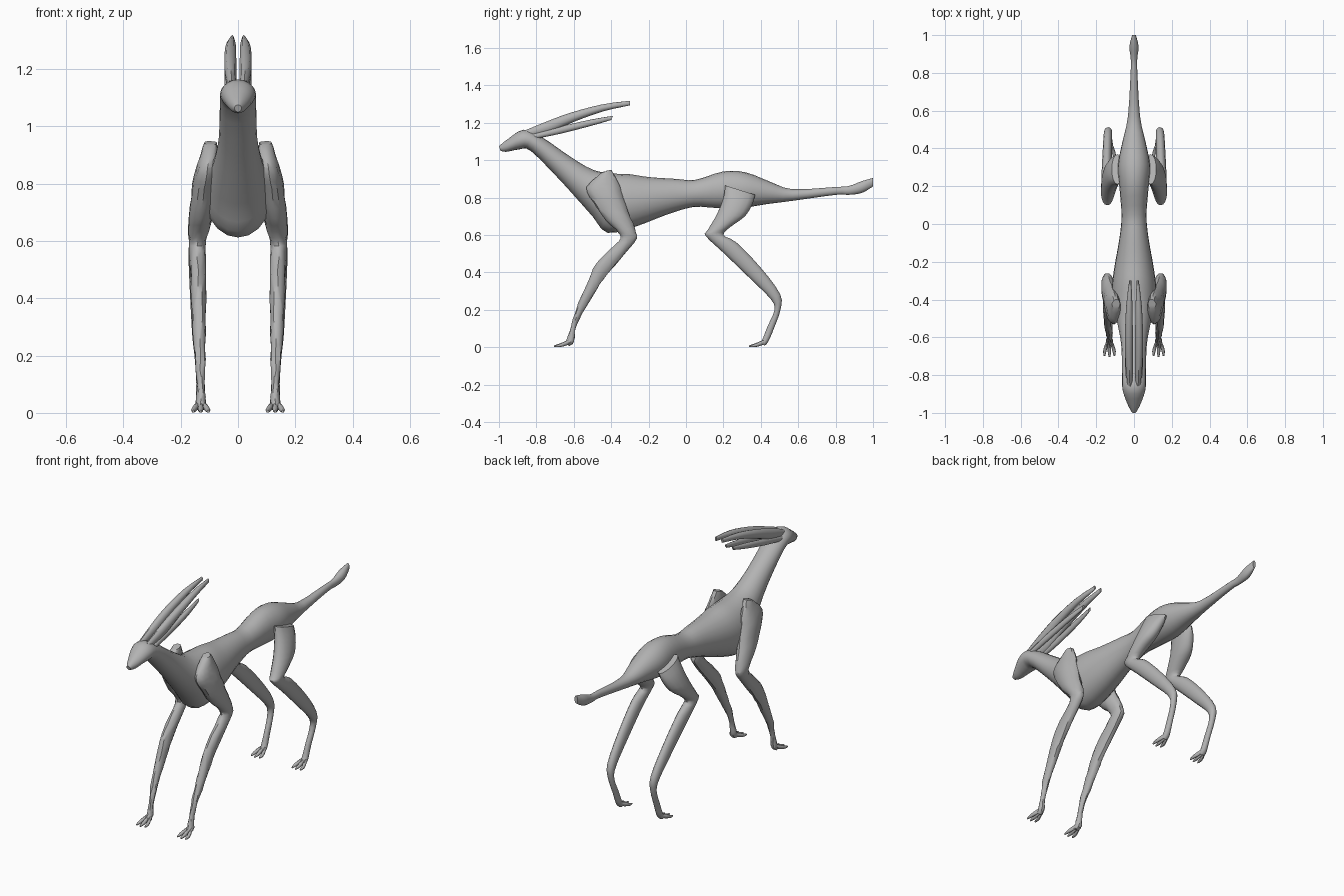
import bpy, bmesh, math, random
from mathutils import Vector

random.seed(4)
grey = bpy.data.materials.new("stone_grey")
grey.diffuse_color = (0.45, 0.45, 0.45, 1)


def spline(rows, steps):
    """Catmull-Rom interpolation of the loft stations."""
    out = []
    for i in range(len(rows) - 1):
        p = [rows[max(0, min(len(rows) - 1, i + k))] for k in (-1, 0, 1, 2)]
        for s in range(steps):
            t = s / steps
            out.append([0.5 * (2 * b + (c - a) * t + (2 * a - 5 * b + 4 * c - d) * t * t
                               + (3 * b - a - 3 * c + d) * t ** 3)
                        for a, b, c, d in zip(*p)])
    return out + [list(rows[-1])]


def loft(name, rows, sides=16, steps=3, mirror=False, jitter=0.0, angle=50):
    """Skin of ellipses; row = edge A (y, z), edge B (y, z), x centre, x half width."""
    bm = bmesh.new()
    rings = []
    for ya, za, yb, zb, x, w in spline(rows, steps):
        a, b = Vector((x, ya, za)), Vector((x, yb, zb))
        mid, half = (a + b) / 2, (a - b) / 2
        ring = []
        for k in range(sides):
            t = 2 * math.pi * k / sides
            co = mid + half * math.cos(t) + Vector((w * math.sin(t), 0, 0))
            co += Vector([random.uniform(-jitter, jitter) for _ in range(3)])
            ring.append(bm.verts.new(co))
        rings.append(ring)
    for r, q in zip(rings, rings[1:]):
        for k in range(sides):
            n = (k + 1) % sides
            bm.faces.new((r[k], r[n], q[n], q[k]))
    bm.faces.new(rings[0])
    bm.faces.new(rings[-1])
    bmesh.ops.recalc_face_normals(bm, faces=bm.faces)
    me = bpy.data.meshes.new(name)
    bm.to_mesh(me)
    bm.free()
    ob = bpy.data.objects.new(name, me)
    bpy.context.collection.objects.link(ob)
    me.materials.append(grey)
    bpy.ops.object.select_all(action='DESELECT')
    ob.select_set(True)
    bpy.context.view_layer.objects.active = ob
    bpy.ops.object.shade_smooth_by_angle(angle=math.radians(angle))
    if mirror:
        ob.modifiers.new("mirror", 'MIRROR')
    return ob


# Head, neck, trunk and tail in one skin
loft("body", [
    (-1.0, 1.075, -0.992, 1.05, 0, .012),
    (-.95, 1.115, -.96, 1.045, 0, .034),
    (-.87, 1.163, -.89, 1.058, 0, .06),
    (-.78, 1.13, -.83, 1.05, 0, .063),
    (-.62, 1.02, -.68, .90, 0, .067),
    (-.50, .95, -.58, .79, 0, .085),
    (-.40, .93, -.50, .70, 0, .108),
    (-.30, .925, -.42, .612, 0, .12),
    (-.20, .91, -.27, .645, 0, .105),
    (-.05, .90, -.10, .71, 0, .077),
    (.05, .895, .04, .75, 0, .066),
    (.20, .94, .16, .745, 0, .076),
    (.32, .935, .30, .745, 0, .085),
    (.45, .885, .43, .765, 0, .06),
    (.57, .845, .57, .783, 0, .032),
    (.80, .857, .80, .815, 0, .018),
    (.87, .862, .87, .815, 0, .017),
    (.94, .888, .94, .825, 0, .024),
    (1.0, .905, 1.0, .86, 0, .010)], sides=20)

# Front legs with a rough shoulder rim
loft("front_leg", [
    (-.45, .935, -.40, .95, .095, .022),
    (-.53, .855, -.365, .89, .105, .036),
    (-.50, .78, -.335, .80, .116, .044),
    (-.43, .68, -.295, .69, .130, .040),
    (-.36, .61, -.265, .61, .140, .032),
    (-.36, .565, -.275, .56, .141, .028),
    (-.475, .455, -.42, .39, .138, .027),
    (-.53, .34, -.475, .31, .136, .024),
    (-.592, .19, -.555, .18, .132, .018),
    (-.617, .10, -.59, .10, .130, .014),
    (-.635, .045, -.60, .03, .130, .018),
    (-.65, .026, -.625, .008, .130, .018)], sides=14, mirror=True, jitter=.0025, angle=35)

# Hind legs
loft("hind_leg", [
    (.21, .865, .37, .815, .088, .030),
    (.20, .80, .355, .765, .105, .043),
    (.165, .71, .315, .70, .125, .045),
    (.115, .625, .24, .645, .138, .037),
    (.105, .595, .20, .60, .142, .030),
    (.20, .505, .27, .56, .145, .028),
    (.34, .37, .40, .425, .142, .025),
    (.455, .255, .503, .285, .138, .022),
    (.472, .195, .505, .20, .135, .017),
    (.435, .11, .47, .10, .131, .015),
    (.41, .045, .44, .03, .130, .018),
    (.395, .026, .42, .008, .130, .018)], sides=14, mirror=True)


# Three splayed toes on every foot
def toe(name, y, spread):
    tip = 0.09 - 0.25 * abs(spread)
    x = 0.13
    loft(name, [
        (y, .045, y, .02, x + spread * .25, .007),
        (y - tip * .35, .032, y - tip * .35, .008, x + spread * .65, .009),
        (y - tip * .7, .019, y - tip * .7, .001, x + spread * .95, .009),
        (y - tip, .010, y - tip, .001, x + spread, .004)], sides=8, steps=2, mirror=True)


for label, y in (("front", -.615), ("hind", .428)):
    for side, spread in (("inner", -.026), ("middle", 0), ("outer", .026)):
        toe(f"{label}_{side}_toe", y, spread)

# Upper pair of swept-back horns
loft("upper_horn", [
    (-.86, 1.16, -.82, 1.125, .022, .014),
    (-.75, 1.205, -.72, 1.15, .025, .021),
    (-.62, 1.253, -.60, 1.205, .027, .022),
    (-.45, 1.298, -.44, 1.262, .025, .018),
    (-.30, 1.318, -.30, 1.293, .020, .006)], sides=10, mirror=True)

# Lower, thinner pair
loft("lower_horn", [
    (-.82, 1.14, -.80, 1.115, .034, .012),
    (-.68, 1.178, -.67, 1.142, .034, .014),
    (-.52, 1.215, -.51, 1.183, .030, .013),
    (-.39, 1.238, -.40, 1.215, .022, .006)], sides=10, mirror=True)
